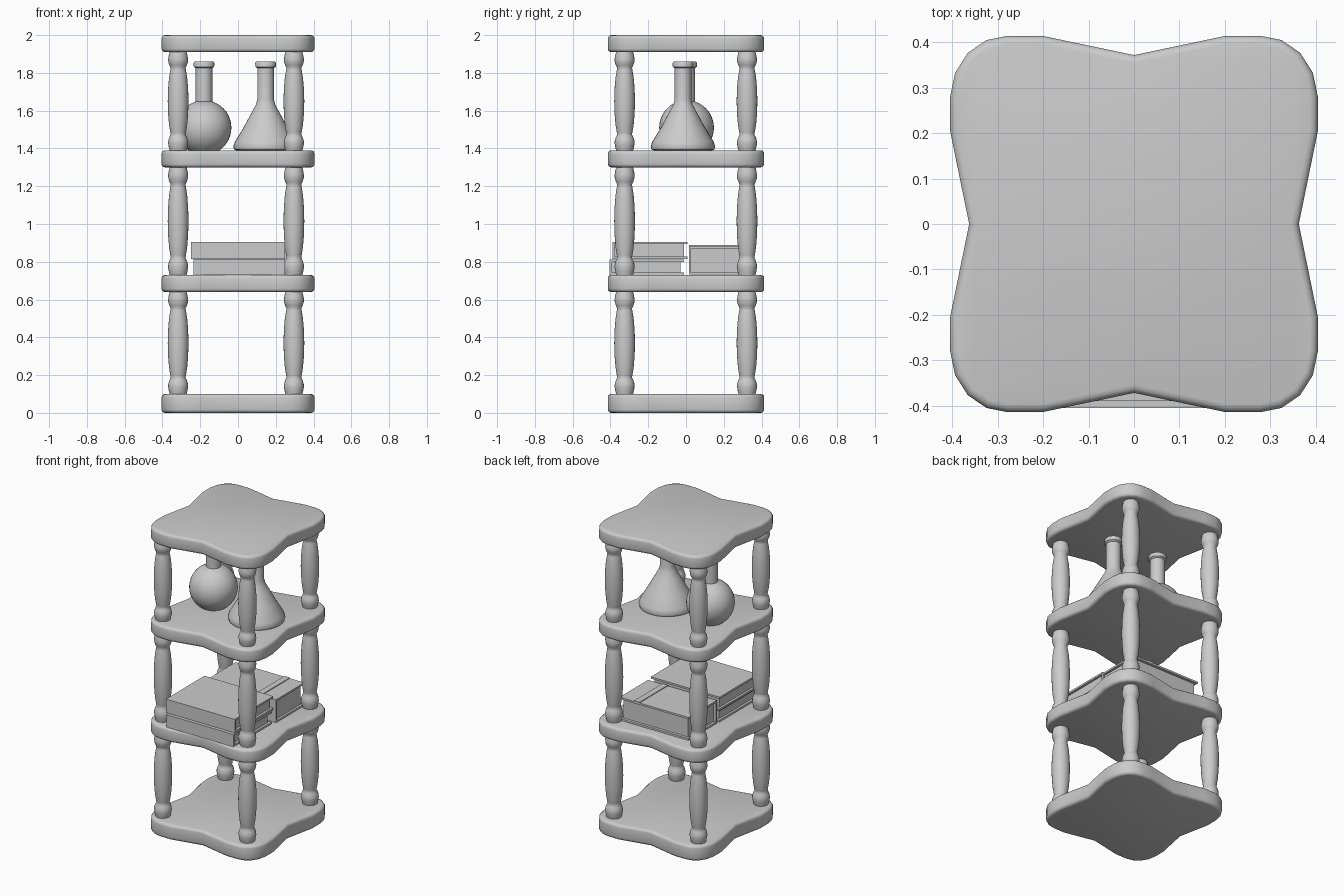
import bpy, bmesh, math

if "Cube" in bpy.data.objects:
    bpy.data.objects.remove(bpy.data.objects["Cube"])


def make_object(name, bm, angle=40):
    bmesh.ops.recalc_face_normals(bm, faces=bm.faces)
    mesh = bpy.data.meshes.new(name)
    bm.to_mesh(mesh)
    bm.free()
    ob = bpy.data.objects.new(name, mesh)
    bpy.context.collection.objects.link(ob)
    bpy.ops.object.select_all(action='DESELECT')
    ob.select_set(True)
    bpy.context.view_layer.objects.active = ob
    bpy.ops.object.shade_smooth_by_angle(angle=math.radians(angle))
    return ob


def lathe(name, profile, x, y, sides=24):
    """Revolve (radius, z) points around a vertical axis and cap both ends."""
    bm = bmesh.new()
    rings = []
    for r, z in profile:
        rings.append([bm.verts.new((x + r * math.cos(2 * math.pi * i / sides),
                                    y + r * math.sin(2 * math.pi * i / sides), z))
                      for i in range(sides)])
    for a, b in zip(rings, rings[1:]):
        for i in range(sides):
            j = (i + 1) % sides
            bm.faces.new((a[i], a[j], b[j], b[i]))
    bm.faces.new(rings[0])
    bm.faces.new(rings[-1])
    return make_object(name, bm)


def add_box(bm, x0, x1, y0, y1, z0, z1):
    v = bmesh.ops.create_cube(bm, size=1)['verts']
    bmesh.ops.scale(bm, vec=(x1 - x0, y1 - y0, z1 - z0), verts=v)
    bmesh.ops.translate(bm, vec=((x0 + x1) / 2, (y0 + y1) / 2, (z0 + z1) / 2), verts=v)


# Shelf boards: rounded lobes at the corners, a shallow notch in each side
CORNER = [(0.2, 0.414), (0.28, 0.414), (0.325, 0.405), (0.366, 0.377),
          (0.394, 0.333), (0.405, 0.28), (0.405, 0.205)]
half = [(0, 0.372)] + CORNER + [(0.363, 0)] + [(x, -y) for x, y in reversed(CORNER)]
outline = half + [(-x, -y) for x, y in half]


def shelf(name, z0, z1):
    bm = bmesh.new()
    face = bm.faces.new([bm.verts.new((x, y, z0)) for x, y in outline])
    ext = bmesh.ops.extrude_face_region(bm, geom=[face])
    top = [g for g in ext['geom'] if isinstance(g, bmesh.types.BMVert)]
    bmesh.ops.translate(bm, vec=(0, 0, z1 - z0), verts=top)
    rims = [e for e in bm.edges if abs(e.verts[0].co.z - e.verts[1].co.z) < 1e-5]
    bmesh.ops.bevel(bm, geom=rims, offset=0.018, segments=3, profile=0.5, affect='EDGES')
    make_object(name, bm)


LEVELS = [(0, 0.10), (0.64, 0.73), (1.30, 1.39), (1.91, 2.0)]
for name, (z0, z1) in zip(("bottom", "lower", "upper", "top"), LEVELS):
    shelf(name + "_shelf", z0, z1)

# Turned posts between the shelves
POST = [(0.044, -0.01), (0.049, 0.03), (0.053, 0.07), (0.052, 0.10), (0.046, 0.135),
        (0.039, 0.16), (0.041, 0.18), (0.048, 0.26), (0.053, 0.37), (0.055, 0.5)]
POST = POST + [(r, 1 - t) for r, t in reversed(POST[:-1])]
for tier in range(3):
    z0, z1 = LEVELS[tier][1], LEVELS[tier + 1][0]
    for x, xn in ((-0.317, "left"), (0.296, "right")):
        for y, yn in ((-0.325, "front"), (0.323, "back")):
            lathe(f"{yn}_{xn}_post_{tier + 1}",
                  [(r, z0 + t * (z1 - z0)) for r, t in POST], x, y)

# Glass flasks on the upper shelf
RIM = [(0.044, 1.825), (0.054, 1.832), (0.055, 1.852), (0.05, 1.86), (0.038, 1.86), (0.034, 1.82)]
ball = [(0.145 * math.cos(math.radians(a)), 1.51 + 0.145 * math.sin(math.radians(a)))
        for a in range(-54, 73, 9)]
lathe("round_flask", [(0.08, 1.388)] + ball + [(0.045, 1.67)] + RIM, -0.18, 0.003, 32)
lathe("conical_flask", [(0.15, 1.388), (0.167, 1.395), (0.171, 1.41), (0.163, 1.435),
                        (0.12, 1.505), (0.075, 1.588), (0.052, 1.63), (0.044, 1.66)] + RIM,
      0.146, -0.016, 32)


# Books lying flat, spines towards the front
def book(name, x0, x1, y0, y1, z0, z1, strap=None):
    t = 0.012
    bm = bmesh.new()
    add_box(bm, x0, x1, y0, y1, z0, z0 + t)
    add_box(bm, x0, x1, y0, y1, z1 - t, z1)
    add_box(bm, x0, x1, y0, y0 + t, z0 + t, z1 - t)
    add_box(bm, x0 + 0.015, x1 - 0.015, y0 + t, y1 - 0.018, z0 + t, z1 - t)
    if strap:
        add_box(bm, strap[0], strap[1], y0, y1, z1, z1 + 0.005)
    make_object(name, bm, 30)


book("lower_book", -0.235, 0.25, -0.405, -0.01, 0.73, 0.812)
book("upper_book", -0.25, 0.25, -0.39, 0.008, 0.816, 0.905)
book("thick_book", -0.235, 0.265, 0.015, 0.31, 0.732, 0.883, strap=(0.12, 0.16))
